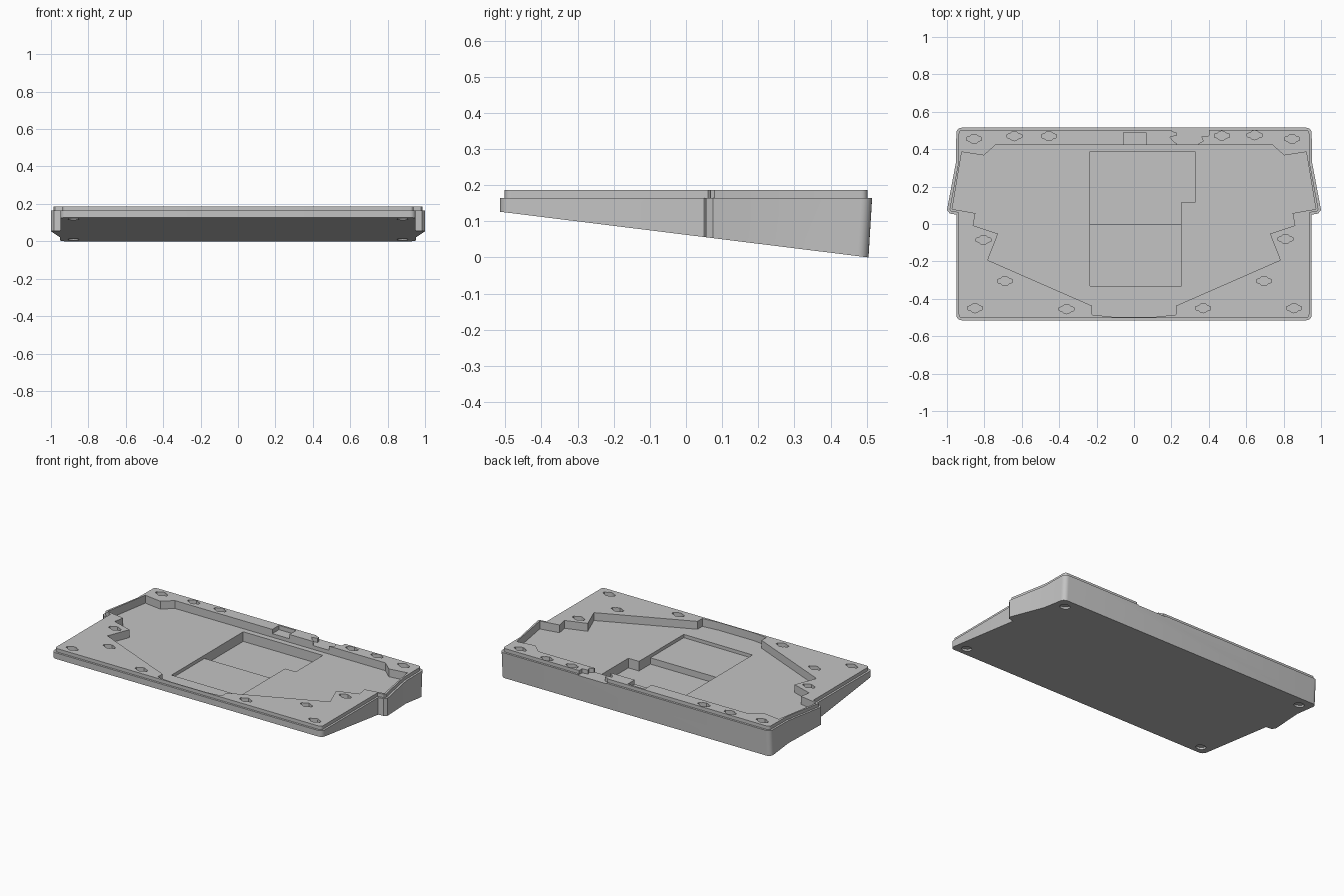
import bpy, bmesh
from math import sin, cos, pi, radians
from mathutils import Vector

if "Cube" in bpy.data.objects:
    bpy.data.objects.remove(bpy.data.objects["Cube"])

grey = bpy.data.materials.new("light grey")
grey.use_nodes = True
grey.diffuse_color = (0.55, 0.55, 0.55, 1)
grey.node_tree.nodes["Principled BSDF"].inputs["Base Color"].default_value = (0.55, 0.55, 0.55, 1)

RIM, TOP, FLOOR, HIGH = 0.165, 0.187, 0.137, 0.3


def base_z(y):
    """Height of the sloping underside."""
    return 0.1265 - 0.124 * (y + 0.515)


def loft(name, rings):
    """Solid through rings of 3D points, each counter-clockwise seen from the last ring's side."""
    bm = bmesh.new()
    loops = [[bm.verts.new(p) for p in ring] for ring in rings]
    n = len(loops[0])
    for a, b in zip(loops, loops[1:]):
        for i in range(n):
            j = (i + 1) % n
            bm.faces.new((a[i], a[j], b[j], b[i]))
    bm.faces.new(loops[0][::-1])
    bm.faces.new(loops[-1])
    bm.normal_update()
    mesh = bpy.data.meshes.new(name)
    bm.to_mesh(mesh)
    bm.free()
    mesh.materials.append(grey)
    obj = bpy.data.objects.new(name, mesh)
    bpy.context.scene.collection.objects.link(obj)
    return obj


def prism(name, pts, z0):
    return loft(name, [[(x, y, z) for x, y in pts] for z in (z0, HIGH)])


def mirrored(half):
    """Counter-clockwise closed outline from its +x half, front to back."""
    return half + [(-x, y) for x, y in reversed(half)]


def inset(pts, d):
    out = []
    for i, p in enumerate(pts):
        p, a, b = Vector(p), Vector(pts[i - 1]), Vector(pts[(i + 1) % len(pts)])
        e, f = (p - a).normalized(), (b - p).normalized()
        n, m = Vector((-e.y, e.x)), Vector((-f.y, f.x))
        out.append(tuple(p + (n + m) * d / (1 + n.dot(m))))
    return out


def corner(cx, cy, start, r=0.03, steps=6):
    return [(cx + r * cos(start + pi / 2 * i / steps), cy + r * sin(start + pi / 2 * i / steps))
            for i in range(steps + 1)]


def cut(body, cutter):
    """Subtract the cutter with the first solver that keeps the body's overall size."""
    cutter.hide_render = True
    bpy.context.view_layer.update()
    size = body.dimensions.copy()
    mod = body.modifiers.new("cut", 'BOOLEAN')
    mod.operation = 'DIFFERENCE'
    mod.object = cutter
    for solver in ('MANIFOLD', 'EXACT', 'FLOAT'):
        mod.solver = solver
        bpy.context.view_layer.update()
        result = body.evaluated_get(bpy.context.evaluated_depsgraph_get())
        if (result.dimensions - size).length < 0.001:
            bpy.ops.object.modifier_apply(modifier=mod.name)
            break
    else:
        body.modifiers.remove(mod)
    bpy.data.objects.remove(cutter)


# Wedge-shaped case with side wings and a stepped lip
outline = mirrored(corner(0.92, -0.485, -pi / 2)
                   + [(0.95, 0.05), (0.985, 0.056), (1.0, 0.075), (0.952, 0.33)]
                   + corner(0.92, 0.485, 0))
lip = inset(outline, 0.013)
under = [(x, y - 0.01 if y > 0.4 else y) for x, y in outline]
case = loft("keyboard_case", [
    [(x, y, base_z(y)) for x, y in under],
    [(x, y, RIM) for x, y in outline],
    [(x, y, RIM) for x, y in lip],
    [(x, y, TOP) for x, y in lip]])

# Main cavity
cavity = mirrored([(0.12, -0.496), (0.225, -0.485), (0.225, -0.437), (0.782, -0.193),
                   (0.727, -0.052), (0.86, -0.008), (0.848, 0.058), (0.972, 0.08),
                   (0.921, 0.385), (0.803, 0.367), (0.74, 0.423)])
cutters = [prism("cavity_cutter", cavity, FLOOR)]

# Central pocket: shallow front, deep back
cutters.append(prism("front_pocket_cutter", [(-0.235, -0.332), (0.25, -0.335), (0.25, 0.02), (-0.235, 0.02)], 0.116))
cutters.append(prism("back_pocket_cutter", [(-0.235, 0), (0.25, 0), (0.25, 0.115), (0.325, 0.115),
                                            (0.325, 0.388), (-0.235, 0.388)], 0.076))

# Cable slot with a flared ramp at the back
cutters.append(prism("slot_cutter", [(-0.055, 0.4), (0.065, 0.4), (0.065, 0.49), (-0.055, 0.49)], 0.16))
cutters.append(loft("flare_cutter", [
    [(-0.12, 0.53, 0.135), (0.13, 0.53, 0.135), (0.13, 0.53, HIGH), (-0.12, 0.53, HIGH)],
    [(-0.055, 0.475, 0.161), (0.065, 0.475, 0.161), (0.065, 0.475, HIGH), (-0.055, 0.475, HIGH)]]))
for face in cutters[-1].data.polygons:
    face.flip()

# Notched gap in the back lip
cutters.append(prism("gap_cutter", [(0.23, 0.41), (0.345, 0.41), (0.345, 0.43), (0.37, 0.443),
                                    (0.36, 0.468), (0.4, 0.472), (0.4, 0.53), (0.2, 0.53),
                                    (0.2, 0.497), (0.228, 0.488), (0.228, 0.472), (0.192, 0.466),
                                    (0.208, 0.444), (0.23, 0.43)], 0.161))

# Round sockets with side ears in the top
ears = [(0.04, 0.008), (0.025, 0.012), (0.014, 0.021), (0, 0.025)]
side = [(x, -y) for x, y in reversed(ears)] + ears
socket = side + [(-x, y) for x, y in reversed(side)][1:-1]
for x, y in [(-0.855, 0.455), (-0.64, 0.47), (-0.455, 0.47), (0.47, 0.472), (0.645, 0.475),
             (0.845, 0.455), (-0.805, -0.085), (0.81, -0.08), (-0.69, -0.305), (0.695, -0.305),
             (-0.85, -0.45), (-0.36, -0.455), (0.37, -0.45), (0.855, -0.45)]:
    cutters.append(prism("socket_cutter", [(x + u, y + v) for u, v in socket], 0.155))

# Round foot recesses in the underside
for x in (-0.88, 0.88):
    for y in (-0.45, 0.43):
        ring = [(x + 0.03 * cos(i * pi / 12), y + 0.03 * sin(i * pi / 12)) for i in range(24)]
        cutters.append(loft("foot_cutter", [[(u, v, base_z(v) + h) for u, v in ring] for h in (-0.05, 0.012)]))

# Cut everything out and shade
bpy.ops.object.select_all(action='DESELECT')
bpy.context.view_layer.objects.active = case
case.select_set(True)
for cutter in cutters:
    cut(case, cutter)
bpy.ops.object.shade_smooth_by_angle(angle=radians(30))
